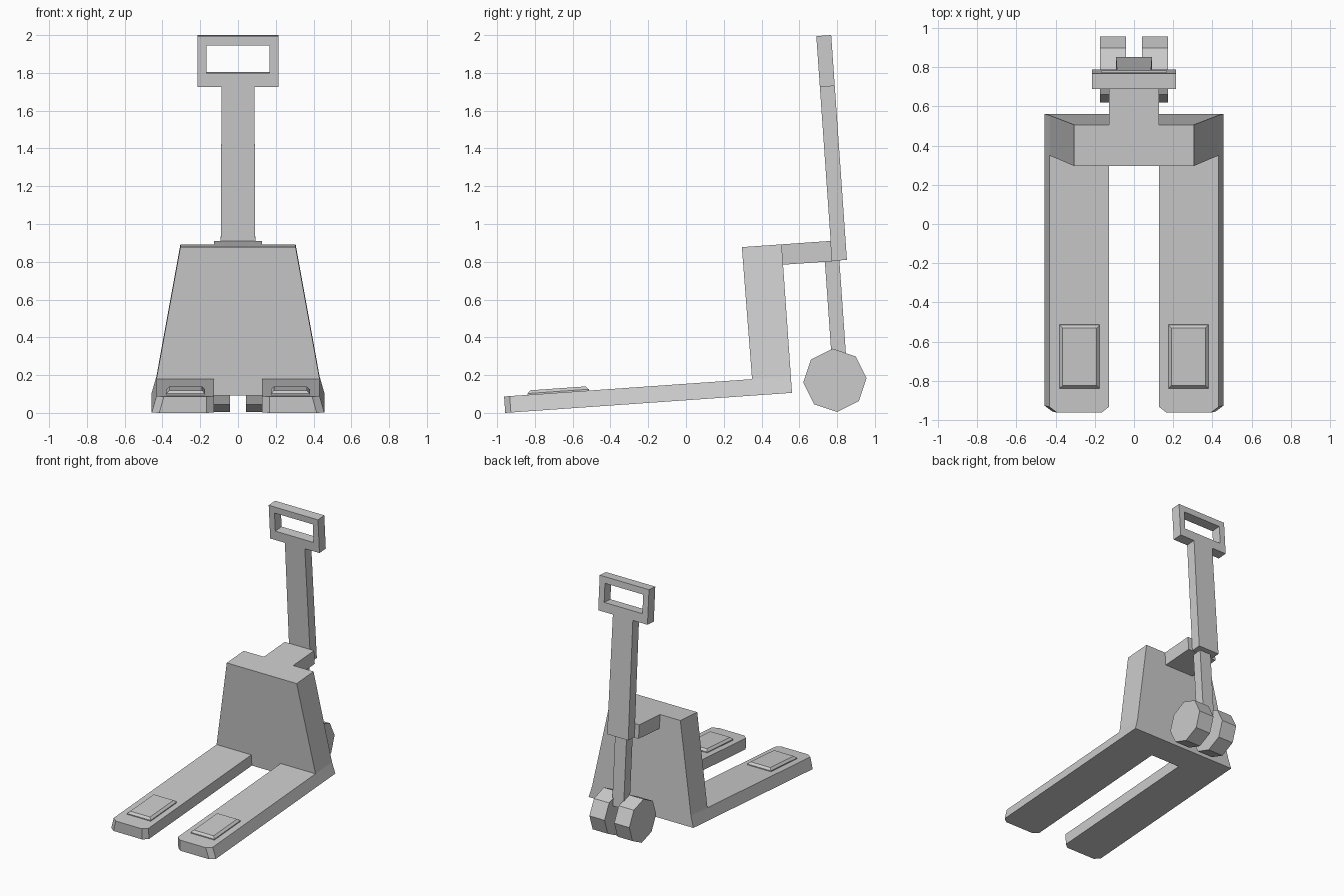
import bpy, bmesh
from math import radians, sin, cos, pi
from mathutils import Matrix

if "Cube" in bpy.data.objects:
    bpy.data.objects.remove(bpy.data.objects["Cube"])

# The whole truck leans 4 degrees: parts are built upright with the fork tip
# at y = 0, z = 0, then tipped and moved into place.
LEAN = Matrix.Translation((0, -0.957, 0)) @ Matrix.Rotation(radians(4), 4, 'X')


def loft(name, rings, closed=False, mirror=False):
    """Skin equal-length rings; cap the ends, or join last to first."""
    bm = bmesh.new()
    for s in ((1, -1) if mirror else (1,)):
        loops = [[bm.verts.new((s * x, y, z)) for x, y, z in r] for r in rings]
        n = len(loops[0])
        pairs = list(zip(loops, loops[1:]))
        if closed:
            pairs.append((loops[-1], loops[0]))
        else:
            bm.faces.new(loops[0])
            bm.faces.new(loops[-1])
        for a, b in pairs:
            for i in range(n):
                j = (i + 1) % n
                bm.faces.new((a[i], a[j], b[j], b[i]))
    bmesh.ops.recalc_face_normals(bm, faces=bm.faces)
    bm.transform(LEAN)
    me = bpy.data.meshes.new(name)
    bm.to_mesh(me)
    bm.free()
    ob = bpy.data.objects.new(name, me)
    bpy.context.collection.objects.link(ob)
    return ob


def rect(x0, x1, y0, y1, z):
    return [(x0, y0, z), (x1, y0, z), (x1, y1, z), (x0, y1, z)]


def box(name, w, y0, y1, z0, z1, w_top=None):
    t = w_top or w
    return loft(name, [rect(-w, w, y0, y1, z0), rect(-t, t, y0, y1, z1)])


FRONT, BACK, DECK, TOP = 1.316, 1.522, 0.087, 0.788


# Forks and base: one U-shaped outline, outer sides leaning inwards
def u_outline(outer, z):
    half = [(0.128, FRONT), (0.128, 0.03), (0.166, 0), (outer - 0.04, 0),
            (outer, 0.03), (outer, BACK)]
    return ([(x, y, z) for x, y in half] +
            [(-x, y, z) for x, y in reversed(half)])


loft("forks", [u_outline(0.457, 0), u_outline(0.432, DECK)])

# Tapered body tower
loft("body", [rect(-0.432, 0.432, FRONT, BACK, DECK),
              rect(-0.305, 0.305, 1.311, BACK, TOP)])

# Raised pads on the fork tips
loft("fork_pads", [rect(0.175, 0.38, 0.125, 0.45, DECK - 0.005),
                   rect(0.175, 0.38, 0.125, 0.45, DECK + 0.007),
                   rect(0.191, 0.364, 0.141, 0.434, DECK + 0.023)], mirror=True)

# Bracket, handle shaft and lower steering post
box("handle_bracket", 0.128, BACK, 1.783, 0.68, TOP)
box("handle_shaft", 0.092, 1.782, 1.861, 0.682, 1.605, 0.087)
box("steering_post", 0.05, 1.744, 1.821, 0.13, 0.69)


# Grip: rectangular frame with an open window
def frame(w, z0, z1, y):
    return [(-w, y, z0), (w, y, z0), (w, y, z1), (-w, y, z1)]


loft("grip_frame", [frame(0.215, 1.605, 1.875, 1.782),
                    frame(0.215, 1.605, 1.875, 1.861),
                    frame(0.167, 1.678, 1.825, 1.861),
                    frame(0.167, 1.678, 1.825, 1.782)], closed=True)

# Pair of eight-sided steering wheels
loft("steering_wheels",
     [[(x, 1.753 + 0.168 * cos(i * pi / 4), 0.05 + 0.168 * sin(i * pi / 4))
       for i in range(8)] for x in (0.042, 0.174)], mirror=True)
